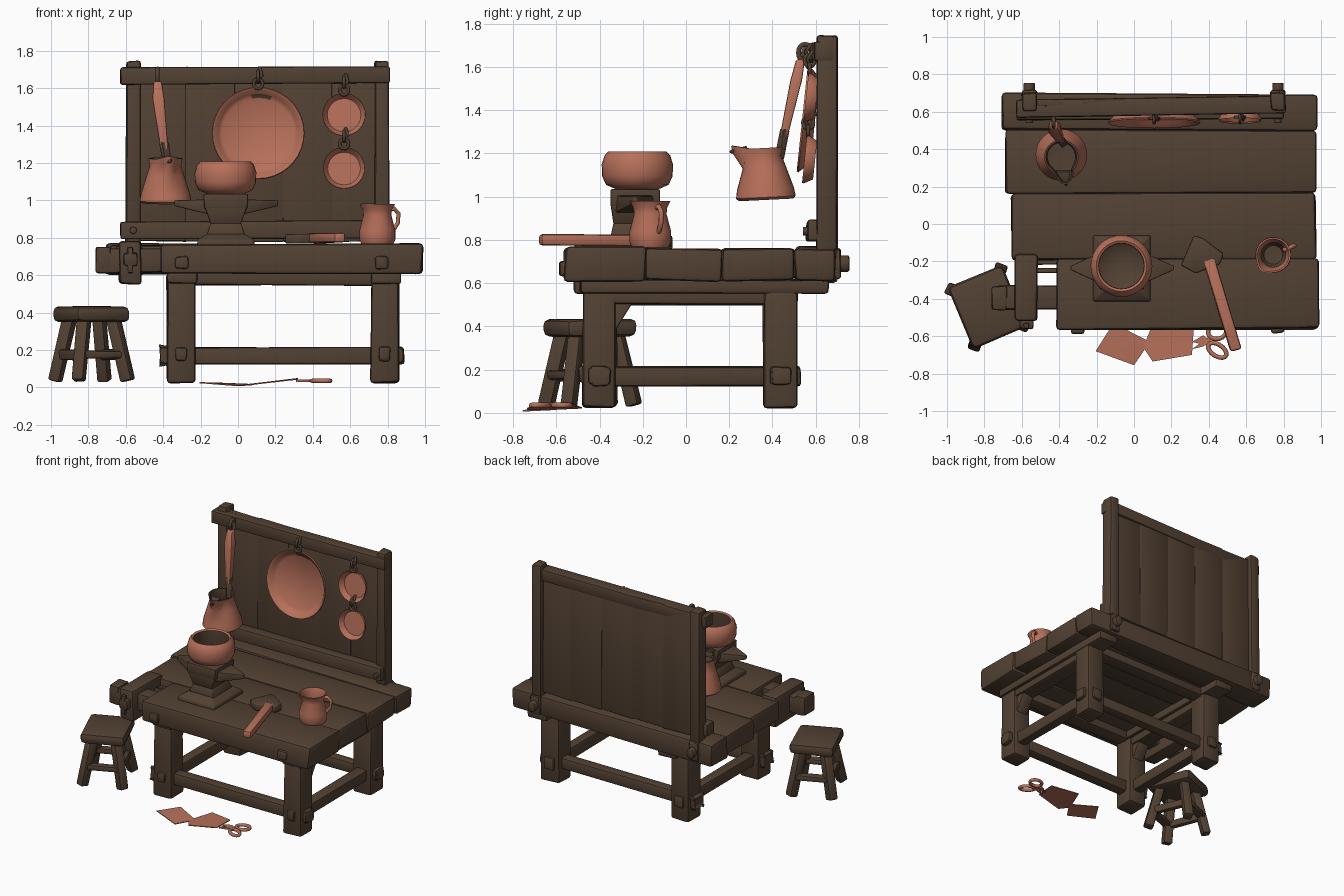
import bpy, bmesh, math, random
from mathutils import Vector, Matrix

if "Cube" in bpy.data.objects:
    bpy.data.objects.remove(bpy.data.objects["Cube"])
random.seed(4)

def material(name, col):
    m = bpy.data.materials.new(name)
    m.diffuse_color = (*col, 1)
    m.use_nodes = True
    m.node_tree.nodes["Principled BSDF"].inputs["Base Color"].default_value = m.diffuse_color
    return m
WOOD = material("dark wood", (0.085, 0.053, 0.033))
COPPER = material("copper", (0.47, 0.162, 0.102))

def finish(name, bm, mats, angle=40):
    me = bpy.data.meshes.new(name)
    bmesh.ops.recalc_face_normals(bm, faces=bm.faces)
    bm.to_mesh(me)
    bm.free()
    for m in mats:
        me.materials.append(m)
    me.polygons.foreach_set("use_smooth", [True] * len(me.polygons))
    me.set_sharp_from_angle(angle=math.radians(angle))
    ob = bpy.data.objects.new(name, me)
    bpy.context.collection.objects.link(ob)
    return ob

def block(name, x0, x1, y0, y1, z0, z1, mat=WOOD, bevel=0.014, jitter=0.005, mtx=None):
    bm = bmesh.new()
    bmesh.ops.create_cube(bm, size=1)
    c = Vector(((x0 + x1) / 2, (y0 + y1) / 2, (z0 + z1) / 2))
    for v in bm.verts:
        v.co = Vector((v.co.x * (x1 - x0), v.co.y * (y1 - y0), v.co.z * (z1 - z0))) + c
        v.co += Vector([random.uniform(-jitter, jitter) for _ in range(3)])
    bmesh.ops.bevel(bm, geom=bm.edges[:], offset=bevel, segments=2, profile=0.5, affect='EDGES')
    if mtx:
        bm.transform(mtx)
    return finish(name, bm, [mat])

def beam(name, p, q, w, d, mat=WOOD, bevel=0.012):
    p, q = Vector(p), Vector(q)
    rot = (q - p).to_track_quat('Z', 'Y').to_matrix().to_4x4()
    return block(name, -w / 2, w / 2, -d / 2, d / 2, 0, (q - p).length, mat, bevel, 0.003,
                 Matrix.Translation(p) @ rot)

def hull(name, pts, mat=WOOD, bevel=0.008):
    bm = bmesh.new()
    for p in pts:
        bm.verts.new(p)
    bmesh.ops.convex_hull(bm, input=bm.verts[:])
    bmesh.ops.dissolve_limit(bm, angle_limit=0.05, verts=bm.verts[:], edges=bm.edges[:])
    if bevel:
        bmesh.ops.bevel(bm, geom=bm.edges[:], offset=bevel, segments=2, profile=0.5, affect='EDGES')
    return finish(name, bm, [mat])

def slab(x0, x1, y0, y1, z):
    return [(x, y, z) for x in (x0, x1) for y in (y0, y1)]

def lathe(name, prof, mtx, n=32, dark_from=99, spout=None):
    # profile rows (radius, height); segments from index dark_from use the dark colour
    bm = bmesh.new()
    rings = []
    for r, z in prof:
        ring = []
        for i in range(n):
            a = 2 * math.pi * i / n
            v = Vector((r * math.cos(a), r * math.sin(a), z))
            if spout and z > spout[1]:
                k = max(0, math.cos(a - spout[0])) ** 12 * spout[2]
                v += Vector((math.cos(a), math.sin(a), 0.3)) * k
            ring.append(bm.verts.new(v))
        rings.append(ring)
    for k in range(len(prof) - 1):
        for i in range(n):
            j = (i + 1) % n
            f = bm.faces.new((rings[k][i], rings[k][j], rings[k + 1][j], rings[k + 1][i]))
            f.material_index = int(k >= dark_from)
    bmesh.ops.remove_doubles(bm, verts=bm.verts[:], dist=1e-5)
    bm.transform(mtx)
    return finish(name, bm, [COPPER, WOOD], 50)

def tube(name, pts, r, mat=WOOD, closed=False):
    cu = bpy.data.curves.new(name, 'CURVE')
    cu.dimensions = '3D'
    cu.bevel_depth, cu.bevel_resolution, cu.use_fill_caps = r, 2, True
    s = cu.splines.new('POLY')
    s.points.add(len(pts) - 1)
    for sp, p in zip(s.points, pts):
        sp.co = (*p, 1)
    s.use_cyclic_u = closed
    tmp = bpy.data.objects.new(name + "_path", cu)
    me = bpy.data.meshes.new_from_object(tmp)
    bpy.data.objects.remove(tmp)
    bm = bmesh.new()
    bm.from_mesh(me)
    return finish(name, bm, [mat], 60)

def ring(name, c, u, v, r, mat=WOOD, n=16):
    c, u, v = Vector(c), Vector(u), Vector(v)
    return tube(name, [c + u * math.cos(t * 2 * math.pi / n) + v * math.sin(t * 2 * math.pi / n)
                       for t in range(n)], r, mat, True)

# Table top planks
for i, (x0, x1, y0, y1) in enumerate([(-0.41, 0.985, -0.56, -0.185), (-0.66, 0.97, -0.19, 0.165),
                                      (-0.685, 0.975, 0.16, 0.505), (-0.705, 0.975, 0.50, 0.695)]):
    block(f"top_plank_{i}", x0, x1, y0, y1, 0.61, 0.765, bevel=0.02, jitter=0.009)
for x in (-0.30, 0.77):
    block("front_peg", x - 0.035, x + 0.035, -0.585, -0.53, 0.635, 0.70)

# Legs, aprons, stretchers
for x in (-0.305, 0.785):
    for y in (-0.40, 0.435):
        block("leg", x - 0.075, x + 0.075, y - 0.078, y + 0.078, 0.025, 0.61, bevel=0.018)
        s = 1 if x > 0 else -1
        block("stretcher_peg", x + s * 0.06, x + s * 0.1, y - 0.05, y + 0.05, 0.13, 0.21)
    block("side_apron", x - 0.06, x + 0.06, -0.46, 0.48, 0.50, 0.615)
    block("cross_bearer", x - 0.075, x + 0.085, -0.49, 0.66, 0.555, 0.615)
    block("side_stretcher", x - 0.04, x + 0.04, -0.47, 0.53, 0.125, 0.215)
    hull("leg_brace", [(x + a, y, z) for a in (-0.05, 0.05)
                       for y, z in ((-0.34, 0.52), (-0.24, 0.52), (-0.30, 0.45), (-0.34, 0.36))])
    block("stretcher_wedge", x - 0.03, x + 0.03, -0.495, -0.46, 0.14, 0.215)
for y in (-0.40, 0.435):
    block("long_apron", -0.37, 0.85, y - 0.055, y + 0.055, 0.545, 0.615)
    block("long_stretcher", -0.36, 0.89, y - 0.04, y + 0.04, 0.125, 0.215)

# Bench vise on the left
block("vise_jaw", -0.635, -0.515, -0.52, -0.165, 0.55, 0.78, bevel=0.02)
block("vise_beam", -0.70, -0.39, -0.46, -0.33, 0.615, 0.74)
block("vise_end", -0.76, -0.68, -0.46, -0.33, 0.61, 0.75)
for y in (-0.205, -0.25):
    beam("vise_rod", (-0.54, y, 0.70), (-0.38, y, 0.70), 0.025, 0.025, bevel=0.006)
block("vise_boss", -0.61, -0.54, -0.56, -0.50, 0.65, 0.72)
beam("vise_handle", (-0.575, -0.545, 0.61), (-0.575, -0.545, 0.75), 0.025, 0.025, bevel=0.006)

# Back board: posts, rails and boards
for x in (-0.56, 0.77):
    block("back_post", x - 0.04, x + 0.04, 0.605, 0.70, 0.75, 1.745)
    block("post_foot", x - 0.04, x + 0.04, 0.69, 0.715, 0.62, 0.76)
    hull("post_bolt", [(x + 0.032 * math.cos(t * math.pi / 4), y, 0.69 + 0.04 * math.sin(t * math.pi / 4))
                       for t in range(8) for y in (0.69, 0.755)])
    hull("rail_bolt", [(x + 0.02 * math.cos(t * math.pi / 4), y, 0.84 + 0.02 * math.sin(t * math.pi / 4))
                       for t in range(8) for y in (0.54, 0.57)], bevel=0.004)
beam("top_rail", (-0.63, 0.615, 1.665), (0.81, 0.64, 1.67), 0.095, 0.09)
beam("bottom_rail", (-0.63, 0.60, 0.84), (0.80, 0.605, 0.845), 0.09, 0.095)
for i in range(5):
    x = -0.54 + i * 0.26
    block("back_board", x - 0.002, x + 0.264, 0.632, 0.668, 0.78, 1.712, bevel=0.006, jitter=0.004)

# Anvil
ax, ay = -0.065, -0.235
hull("anvil_base", slab(ax - .155, ax + .155, -.415, -.06, .76) + slab(ax - .15, ax + .15, -.41, -.065, .79)
     + slab(ax - .10, ax + .10, -.36, -.11, .82))
hull("anvil_waist_low", slab(ax - .105, ax + .105, -.35, -.12, .81) + slab(ax - .08, ax + .08, -.335, -.135, .88))
hull("anvil_waist_high", slab(ax - .08, ax + .08, -.335, -.135, .87) + slab(ax - .115, ax + .115, -.35, -.12, .97))
hull("anvil_face", slab(ax - .115, ax + .115, -.35, -.12, .955) + slab(ax - .12, ax + .12, -.35, -.12, 1.035))
for s, tip in ((-1, 0.275), (1, 0.28)):
    hull("anvil_horn", [(ax + s * .09, y, z) for y in (-.33, -.14) for z in (.925, 1.005)]
         + [(ax + s * tip, ay + d, z) for d in (-.01, .01) for z in (.97, 1.0)], bevel=0.006)

# Copper pot on the anvil
lathe("pot", [(0, 1.035), (.10, 1.035), (.145, 1.055), (.163, 1.095), (.165, 1.15), (.152, 1.19), (.135, 1.208),
              (.122, 1.20), (.12, 1.16), (.125, 1.09), (.08, 1.06), (0, 1.06)],
      Matrix.Translation((-0.067, -0.225, 0)), dark_from=7)

# Pitcher with a side handle
lathe("pitcher", [(0, .765), (.085, .765), (.096, .79), (.096, .84), (.075, .92), (.078, .95), (.094, .98),
                  (.085, .98), (.066, .93), (.075, .84), (.05, .79), (0, .785)],
      Matrix.Translation((0.745, -0.165, 0)), dark_from=9, spout=(-2.2, .945, .015))
tube("pitcher_handle", [(.80, -.14, .945), (.835, -.125, .955), (.858, -.115, .93), (.855, -.115, .88),
                        (.83, -.125, .84), (.80, -.14, .82)], 0.012, COPPER)

# Hanging long-handled jug
J = Matrix.Translation((-0.388, 0.37, 0.985)) @ Matrix.Rotation(0.05, 4, 'X')
lathe("hanging_jug", [(0, 0), (.125, 0), (.138, .012), (.132, .05), (.10, .15), (.084, .20), (.092, .24),
                      (.082, .24), (.074, .20), (.09, .14), (.115, .03), (0, .02)], J,
      dark_from=6, spout=(-1.4, .195, .06))
hull("jug_spout", [(-.42, .29, 1.20), (-.34, .29, 1.20), (-.42, .28, 1.235), (-.34, .28, 1.235),
                   (-.365, .20, 1.20), (-.355, .20, 1.215)], bevel=0.004)
beam("jug_bracket", (-.375, .43, 1.17), (-.395, .458, 1.31), .045, .035, bevel=0.008)
hull("jug_handle", [(-.393 + a, .45 + b, 1.27) for a in (-.02, .02) for b in (-.018, .018)]
     + [(-.425 + a, .51 + b, 1.54) for a in (-.032, .032) for b in (-.027, .027)]
     + [(-.43 + a, .53 + b, 1.635) for a in (-.022, .022) for b in (-.02, .02)], COPPER)
ring("jug_hook", (-.43, .55, 1.665), (0, .03, 0), (0, 0, .04), .011)

# Hanging dishes, open side to the front, hung from iron hooks
for name, x, z, r, y in (("big_pan", .108, 1.355, .248, .585), ("upper_dish", .567, 1.455, .115, .592),
                         ("lower_dish", .567, 1.17, .112, .585)):
    M = Matrix.Translation((x, y, z)) @ Matrix.Rotation(math.radians(90 - 6), 4, 'X')
    d = 0.02 + r * 0.08
    ob = lathe(name, [(0, -.012), (r * .8, -.012), (r, d), (r * .985, d + .008), (r * .93, d),
                      (r * .86, d * .4), (r * .78, 0), (0, 0)], M, 36)
    if name == "big_pan":   # tarnished patch near the top
        for f in ob.data.polygons:
            dx, dz = f.center.x - x, f.center.z - z
            rr = math.hypot(dx, dz)
            if .19 < rr < .215 and abs(dx - .03) < .05 and dz > 0 and f.normal.y < 0:
                f.material_index = 1
    top = z + r
    ring(name + "_ring", (x, y - .02, top + .02), (.024, 0, 0), (0, 0, .026), .009)
    ring(name + "_link", (x, y - .02, top + .06), (0, .024, 0), (0, 0, .028), .009)
    tube(name + "_hook", [(x, y - .02, top + .045), (x + .02, y - .03, top + .065),
                          (x + .01, y - .01, top + .10), (x, .62, top + .10)], .009)

# Hammer lying on the bench
hull("hammer_head", [(x, y, z) for z in (.768, .82) for x, y in
                     ((.32, -.06), (.37, -.075), (.48, -.16), (.46, -.215), (.33, -.265), (.25, -.22))], bevel=0.01)
beam("hammer_handle", (.40, -.19, .797), (.545, -.675, .80), .062, .052, COPPER, 0.014)

# Copper offcuts and shears on the floor
hull("offcut_left", [(x, y, z + h) for h in (0, .006) for x, y, z in
                     ((-.205, -.68, .022), (-.11, -.53, .02), (.085, -.63, .012), (0, -.755, .006))], COPPER, 0)
hull("offcut_right", [(x, y, z + h) for h in (0, .006) for x, y, z in
                      ((.05, -.66, .012), (.12, -.48, .02), (.32, -.55, .044), (.31, -.70, .04),
                       (.10, -.735, .016))], COPPER, 0)
for s, cy in ((1, -.575), (-1, -.675)):
    ring("shears_grip", (.445, cy, .035), (.048, s * .012, 0), (-.01, .038, 0), .012, COPPER)
    hull("shears_blade", [(x, y, z) for z in (.028, .042) for x, y in
                          ((.41, cy - s * .02), (.42, cy - s * .04), (.37, -.625 - s * .03), (.31, -.65 - s * .02))],
         COPPER, 0)

# Stool with splayed legs
S = Matrix.Translation((-0.783, -0.445, 0)) @ Matrix.Rotation(math.radians(22.5), 4, 'Z')
block("stool_seat", -.155, .155, -.178, .178, .35, .432, bevel=0.03, jitter=0.006, mtx=S)
for sx in (-1, 1):
    for sy in (-1, 1):
        beam("stool_leg", S @ Vector((sx * .142, sy * .162, .035)), S @ Vector((sx * .085, sy * .10, .37)), .066, .066)
    beam("stool_side_rung", S @ Vector((sx * .12, -.14, .175)), S @ Vector((sx * .12, .14, .175)), .04, .06)
    beam("stool_end_rung", S @ Vector((-.12, sx * .14, .175)), S @ Vector((.12, sx * .14, .175)), .06, .04)
